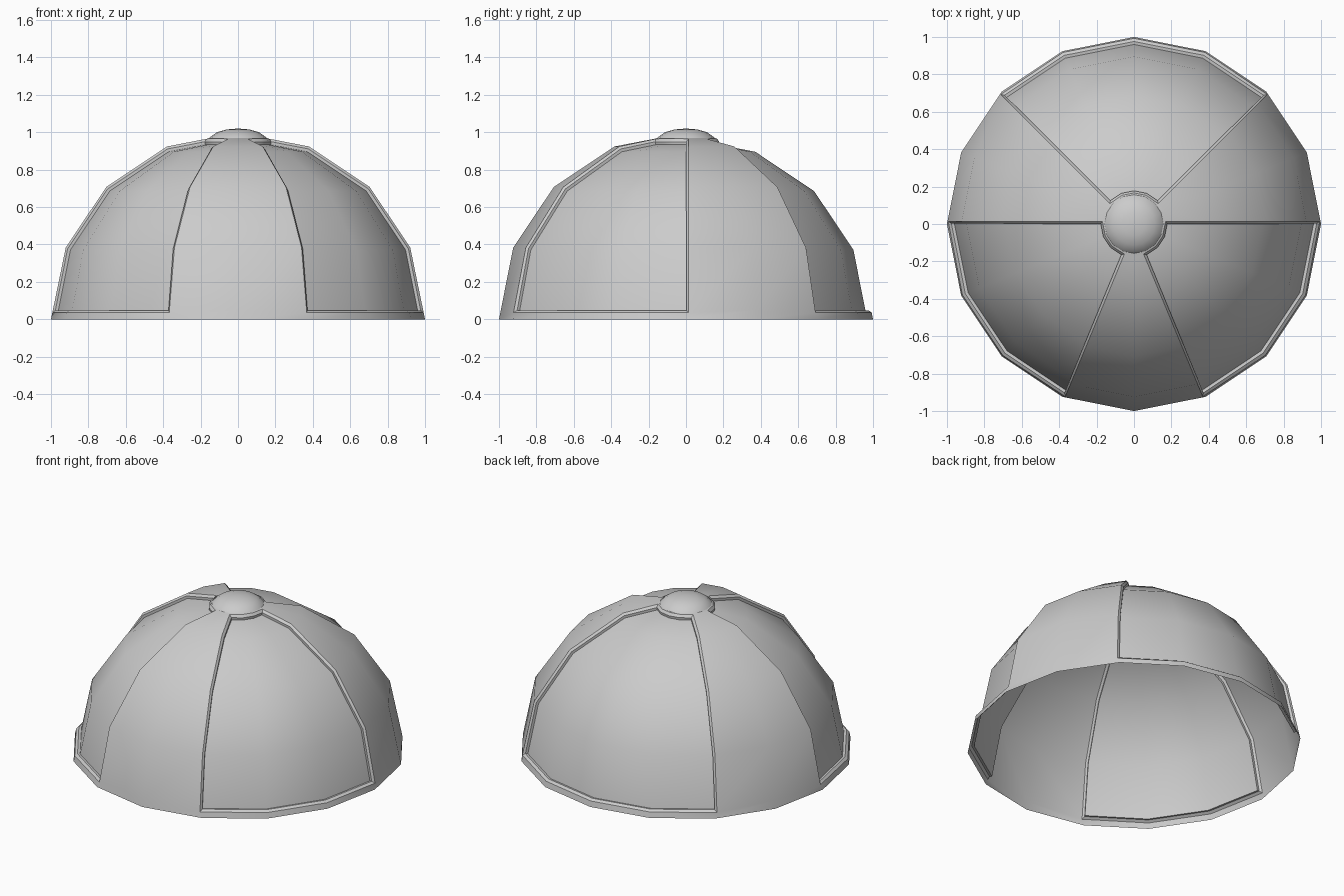
import bpy, bmesh, math

if "Cube" in bpy.data.objects:
    bpy.data.objects.remove(bpy.data.objects["Cube"])

N = 16


def lathe(bm, profile):
    """Revolve (radius, z) rings into quads; returns faces indexed [ring][segment]."""
    rings = [[bm.verts.new((r * math.cos(2 * math.pi * i / N),
                            r * math.sin(2 * math.pi * i / N), z))
              for i in range(N)] for r, z in profile]
    return [[bm.faces.new((a[i], a[(i + 1) % N], b[(i + 1) % N], b[i]))
             for i in range(N)] for a, b in zip(rings, rings[1:])], rings


def finish(bm, name):
    mesh = bpy.data.meshes.new(name)
    bm.normal_update()
    bm.to_mesh(mesh)
    bm.free()
    obj = bpy.data.objects.new(name, mesh)
    bpy.context.collection.objects.link(obj)
    bpy.ops.object.select_all(action='DESELECT')
    obj.select_set(True)
    bpy.context.view_layer.objects.active = obj
    bpy.ops.object.shade_smooth_by_angle(angle=math.radians(30))
    return obj


# Dome shell: open 16-sided half sphere
arc = [(math.cos(math.radians(a)), math.sin(math.radians(a))) for a in (22.5, 45, 67.5)]
profile = [(1, 0), (0.99, 0.05)] + arc + [(0.18, 0.963), (0.157, 0.968)]
bm = bmesh.new()
faces, _ = lathe(bm, profile)
bm.normal_update()

# Three sunken panels: back, front left, front right (segment ranges)
walls, panels = set(), set()
for start, stop in ((2, 6), (8, 11), (13, 16)):
    panel = [faces[r][s] for r in range(1, 5) for s in range(start, stop)]
    panels.update(panel)
    res = bmesh.ops.inset_region(bm, faces=panel, thickness=0.001, depth=-0.03,
                                 use_boundary=True, use_even_offset=True)
    walls.update(res['faces'])

# Chamfer the outer rim of each panel
rims = {e for f in walls for e in f.edges
        if any(g not in walls and g not in panels for g in e.link_faces)}
bmesh.ops.bevel(bm, geom=list(rims), offset=0.014, offset_type='OFFSET',
                segments=1, profile=0.5, affect='EDGES')
finish(bm, "dome_shell")

# Low rounded button on the crown
bm = bmesh.new()
_, rings = lathe(bm, [(0.16, 0.96), (0.148, 0.975), (0.113, 1.0), (0.061, 1.015)])
tip = bm.verts.new((0, 0, 1.02))
for i in range(N):
    bm.faces.new((rings[-1][i], rings[-1][(i + 1) % N], tip))
finish(bm, "crown_button")
